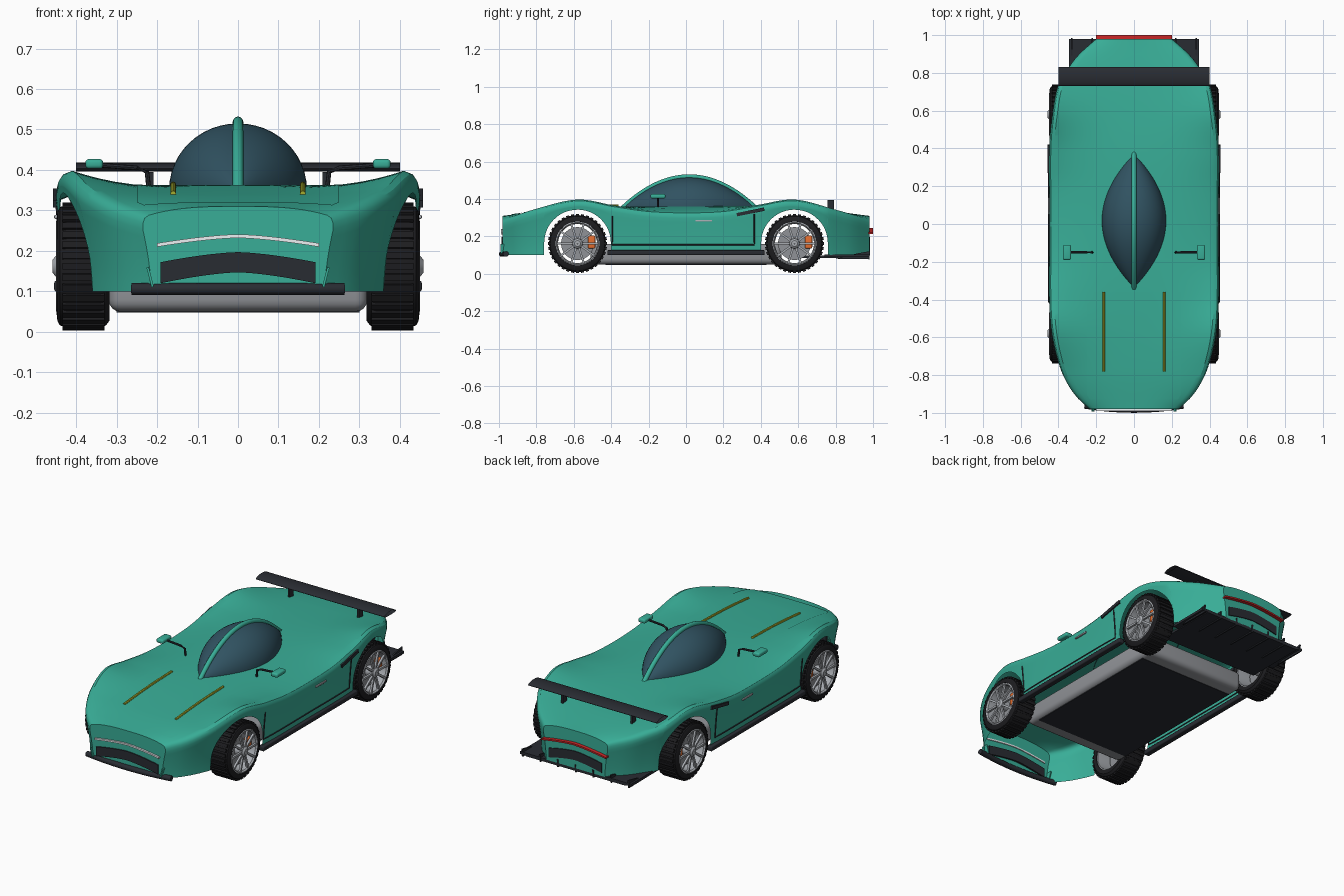
import bpy, bmesh
from math import sin, cos, pi, sqrt
from mathutils import Vector, Matrix

if "Cube" in bpy.data.objects:
    bpy.data.objects.remove(bpy.data.objects["Cube"])

COL = dict(teal=(.04, .42, .31), dark=(.022, .025, .032), tyre=(.012, .012, .014), glass=(.03, .085, .12),
           lime=(.42, .46, .03), red=(.6, .02, .02), white=(.85, .88, .9), orange=(.8, .16, .03),
           grey=(.28, .29, .31), steel=(.4, .42, .45))
MAT = {}
for k, c in COL.items():
    MAT[k] = bpy.data.materials.new(k)
    MAT[k].diffuse_color = (*c, 1)

def finish(name, bm, col):
    bmesh.ops.recalc_face_normals(bm, faces=bm.faces)
    me = bpy.data.meshes.new(name)
    bm.to_mesh(me)
    bm.free()
    ob = bpy.data.objects.new(name, me)
    bpy.context.collection.objects.link(ob)
    me.materials.append(MAT[col])
    return ob

def grid(name, rows, col, loop=False, wrap=False, caps=False):
    """Skin rows of points; loop closes each row, wrap joins last row to first."""
    bm = bmesh.new()
    R = [[bm.verts.new(p) for p in r] for r in rows]
    n = len(R[0])
    for i in range(len(R) - (0 if wrap else 1)):
        a, b = R[i], R[(i + 1) % len(R)]
        for j in range(n if loop else n - 1):
            k = (j + 1) % n
            bm.faces.new((a[j], a[k], b[k], b[j]))
    if caps:
        bm.faces.new(R[0])
        bm.faces.new(R[-1])
    return finish(name, bm, col)

def box(name, c, size, col, bevel=0, rot=None):
    bm = bmesh.new()
    m = Matrix.Translation(c) @ (rot or Matrix()) @ Matrix.Diagonal((*size, 1))
    bmesh.ops.create_cube(bm, size=1, matrix=m)
    if bevel:
        bmesh.ops.bevel(bm, geom=bm.edges[:], offset=bevel, segments=4, profile=.5, affect='EDGES')
    return finish(name, bm, col)

def tube(name, pts, r, col, sides=12):
    rows = []
    for i, p in enumerate(pts):
        d = (Vector(pts[min(i + 1, len(pts) - 1)]) - Vector(pts[max(i - 1, 0)])).normalized()
        u = d.orthogonal() if abs(d.x) > .9 else d.cross(Vector((1, 0, 0)))
        u.normalize()
        v = d.cross(u)
        rows.append([Vector(p) + r * (u * cos(2 * pi * k / sides) + v * sin(2 * pi * k / sides)) for k in range(sides)])
    return grid(name, rows, col, loop=True, caps=True)

def lathe(name, prof, c, col, n=48, closed=True):
    rows = [[(c[0] + x, c[1] + r * cos(2 * pi * i / n), c[2] + r * sin(2 * pi * i / n)) for x, r in prof] for i in range(n)]
    return grid(name, rows, col, loop=closed, wrap=True)

def arch(name, hw, lo, hi, y0, y1, col):
    """Arched strip: lo and hi are (end z, middle z)."""
    z = lambda e, x: e[1] + (e[0] - e[1]) * abs(x / hw) ** 1.5
    xs = [hw * (i / 12 - 1) for i in range(25)]
    return grid(name, [[(x, y0, z(lo, x)), (x, y0, z(hi, x)), (x, y1, z(hi, x)), (x, y1, z(lo, x))] for x in xs],
                col, loop=True, caps=True)

def curve(tab):
    """Smooth function through (y, value) keys."""
    def tan(i):
        a, b = tab[max(i - 1, 0)], tab[min(i + 1, len(tab) - 1)]
        return (b[1] - a[1]) / (b[0] - a[0])
    def f(y):
        i = max(k for k in range(len(tab) - 1) if k == 0 or tab[k][0] <= y)
        (a, p), (b, q) = tab[i], tab[i + 1]
        h, t = b - a, (y - a) / (b - a)
        return (p * (2*t**3 - 3*t*t + 1) + q * (3*t*t - 2*t**3)
                + h * tan(i) * (t**3 - 2*t*t + t) + h * tan(i + 1) * (t**3 - t*t))
    return f

# Body shape functions
width = curve([(-.98, .235), (-.92, .30), (-.85, .35), (-.75, .395), (-.58, .435), (-.4, .449), (0, .447),
               (.4, .449), (.58, .432), (.74, .40), (.83, .345), (.9, .29), (.98, .2)])
fender = curve([(-.98, .288), (-.8, .348), (-.58, .397), (-.38, .365), (-.2, .34), (0, .333), (.2, .34),
                (.38, .368), (.58, .397), (.8, .343), (.98, .29)])
spine = curve([(-.98, .31), (-.78, .335), (-.4, .358), (0, .362), (.4, .36), (.75, .338), (.98, .31)])
foot = curve([(-.98, .91), (-.7, .92), (-.3, .97), (.3, .97), (.7, .92), (.98, .91)])
WY, WZ, AR = .58, .165, .178

def top(y, x):
    return spine(y) + (fender(y) - spine(y)) * (abs(x) / (width(y) * .94)) ** 3

def side(y, z):
    t = max(0, min(1, (z - .1) / (fender(y) - .135)))
    return width(y) * (foot(y) + (1 - foot(y)) * t ** 1.6)

def hem(y):
    d = abs(abs(y) - WY)
    if d < AR:
        return WZ + sqrt(AR * AR - d * d)
    return .10 if abs(y) > WY else .125

# Body shell with open wheel arches
ys = [-.98 + .98 * i / 36 for i in range(37)]
ys += [-WY + AR * cos(pi * i / 24) * (1.0001 if i in (0, 24) else 1) for i in range(25)]
ys += [-WY - AR * .9999, -WY + AR * .9999]
ys = sorted(set(ys + [-y for y in ys]))
rows = []
for y in ys:
    w, f = width(y), fender(y)
    half = [(s * w, top(y, s * w)) for s in (.15, .3, .45, .58, .7, .8, .88, .94)]
    half += [(.98 * w, f - .007), (w * .997, f - .018)]
    half += [(side(y, z), z) for z in [f - .035 + (hem(y) - f + .035) * k / 8 for k in range(9)]]
    rows.append([(-x, y, z) for x, z in reversed(half)] + [(0, y, spine(y))] + [(x, y, z) for x, z in half])
grid("body_shell", rows, 'teal', caps=True)

# Bonnet panel and stripes
grid("bonnet_panel", [[(x * min(.25, width(y) * .8), y, top(y, x * min(.25, width(y) * .8)) + .003)
     for x in [k / 8 - 1 for k in range(17)]] for y in [-.93 + .57 * i / 20 for i in range(21)]], 'teal')
for s in (1, -1):
    tube("bonnet_stripe", [(s * .16, y, top(y, .16) + .005) for y in [-.78 + .42 * i / 16 for i in range(17)]], .007, 'lime', 8)

# Canopy: pointed spindle with a roof spine
def lens(t, k):
    return k * (1 - t * t)
ts = [i / 20 - 1 for i in range(41)]
grid("canopy_glass", [[(lens(t, .17) * cos(pi * a / 24) + 1e-4 * (12 - a) / 12, .017 + .355 * t, .352 + lens(t, .163) * sin(pi * a / 24))
     for a in range(25)] for t in ts], 'glass')
tube("canopy_spine", [(0, .017 + .355 * t, .352 + lens(t, .167)) for t in ts], .013, 'teal')

# Floor pan, underside plate, sills
box("floor_pan", (0, 0, .105), (.64, 1.02, .11), 'grey', .03)
box("floor_plate", (0, 0, .054), (.60, .86, .012), 'dark')
for s in (1, -1):
    box("side_sill", (s * .437, 0, .113), (.034, .84, .027), 'dark', .006)
    # Door seam, handle, side vent, mirror
    path = [(-.395, .31 - .155 * i / 8) for i in range(9)] + [(-.395 + .76 * i / 20, .155) for i in range(1, 21)]
    path += [(.365, .155 + .165 * i / 8) for i in range(1, 9)]
    tube("door_seam", [(s * side(y, z), y, z) for y, z in path], .004, 'dark', 6)
    box("door_handle", (s * .449, .095, .284), (.01, .09, .01), 'steel', .003)
    box("side_vent", (s * .449, .345, .331), (.016, .15, .018), 'dark', 0, Matrix.Rotation(.2, 4, 'X'))
    tube("mirror_stalk", [(s * .22, -.15, .352), (s * .225, -.15, .395), (s * .25, -.15, .405), (s * .345, -.15, .412)], .006, 'dark', 8)
    box("mirror_housing", (s * .355, -.15, .415), (.044, .08, .024), 'teal', .009)
    box("wing_strut", (s * .215, .775, .36), (.012, .035, .07), 'dark')
    box("nose_canard", (s * .217, -.972, .135), (.006, .04, .05), 'teal', 0, Matrix.Rotation(s * .25, 4, 'Y'))

# Rear wing: open curved aerofoil
foil = [(.78 + .05 * cos(2 * pi * k / 24), .403 + .011 * sin(2 * pi * k / 24) + .004 * sin(2 * pi * k / 24) ** 2) for k in range(24)]
grid("rear_wing", [[(x, y, z) for y, z in foil] for x in (-.4, 0, .4)], 'dark', loop=True)

# Nose and tail details
arch("front_light_bar", .2, (.21, .232), (.219, .241), -.99, -.975, 'white')
arch("front_grille", .192, (.12, .147), (.172, .197), -.986, -.97, 'dark')
arch("rear_light_bar", .2, (.213, .237), (.222, .246), .975, 1.0, 'red')
arch("rear_grille", .165, (.12, .147), (.172, .197), .97, .985, 'dark')
tube("front_splitter", [(x, -.985 + .022 * (x / .262) ** 2, .106) for x in [.262 * (i / 6 - 1) for i in range(13)]], .015, 'dark')
box("rear_diffuser", (0, .80, .092), (.62, .36, .014), 'dark')
box("diffuser_wings", (0, .86, .096), (.69, .24, .014), 'dark')
for i in range(7):
    x = -.33 + .11 * i
    grid("diffuser_fin", [[(x + d, .80, .08), (x + d, .98, .078), (x + d, .985, .122), (x + d, .92, .11)] for d in (-.004, .004)],
         'dark', loop=True, caps=True)

# Wheels
for wy in (-WY, WY):
    tube("axle", [(-.37, wy, WZ - .01), (.37, wy, WZ - .01)], .012, 'grey')
    for s in (1, -1):
        z0 = .156
        c = (s * .382, wy, z0 + .006)
        lathe("tyre", [(s * x, r) for x, r in [(-.062, .112), (-.064, .135), (-.056, .146), (-.04, .152), (.04, .152),
                                              (.058, .146), (.064, .135), (.066, .118), (.05, .112)]], c, 'tyre')
        bm = bmesh.new()
        for i in range(36):
            m = (Matrix.Translation(c) @ Matrix.Rotation(2 * pi * i / 36, 4, 'X') @ Matrix.Translation((0, 0, .152))
                 @ Matrix.Diagonal((.104, .017, .012, 1)))
            bmesh.ops.create_cube(bm, size=1, matrix=m)
        finish("tyre_tread", bm, 'tyre')
        lathe("rim", [(s * x, r) for x, r in [(-.058, .114), (.064, .118), (.067, .112), (.06, .106), (.03, .104), (-.058, .106)]], c, 'steel')
        lathe("brake_disc", [(s * x, r) for x, r in [(.01, .002), (.01, .088), (.022, .088), (.022, .002)]], c, 'grey', 32)
        lathe("hub", [(s * x, r) for x, r in [(-.06, .03), (-.06, .002), (.076, .002), (.076, .016), (.068, .026), (.01, .03)]], c, 'steel', 24)
        bm = bmesh.new()
        for i in range(10):
            m = (Matrix.Translation(c) @ Matrix.Rotation(2 * pi * (i + .5) / 10, 4, 'X')
                 @ Matrix.Translation((s * .06, 0, .064)) @ Matrix.Diagonal((.012, .011, .092, 1)))
            bmesh.ops.create_cube(bm, size=1, matrix=m)
        finish("spokes", bm, 'steel')
        box("brake_caliper", (c[0] + s * .025, wy + .075, c[2] + .008), (.04, .04, .07), 'orange', .008)

# Smooth shading with sharp edges kept
bpy.ops.object.select_all(action='SELECT')
bpy.context.view_layer.objects.active = bpy.context.selected_objects[0]
bpy.ops.object.shade_smooth_by_angle(angle=.55)

for m in bpy.data.materials:
    if m.users and not m.is_grease_pencil:
        m.use_nodes = True
        m.node_tree.nodes["Principled BSDF"].inputs["Base Color"].default_value = m.diffuse_color
